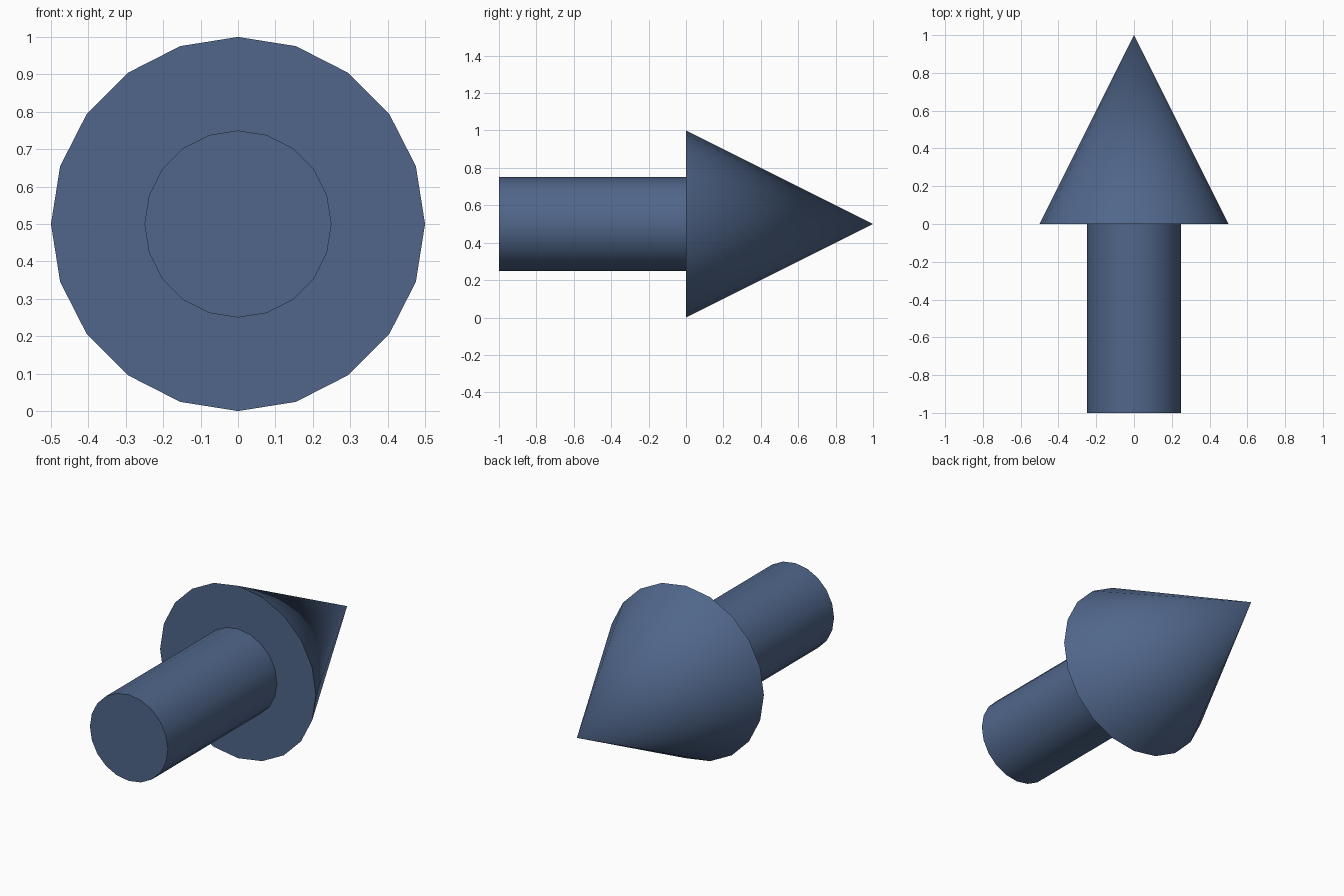
import bpy
import math

if "Cube" in bpy.data.objects:
    bpy.data.objects.remove(bpy.data.objects["Cube"], do_unlink=True)

SIDES = 20
CENTRE_Z = 0.5

# Slate blue, shared by both parts
blue = bpy.data.materials.new("slate_blue")
blue.use_nodes = True
colour = (0.08, 0.133, 0.255, 1)
blue.diffuse_color = colour
blue.node_tree.nodes["Principled BSDF"].inputs["Base Color"].default_value = colour


def add_round_part(name, front_radius, back_radius, front_y, back_y):
    """Cylinder or cone lying along y, from front_y to back_y."""
    bpy.ops.mesh.primitive_cone_add(
        vertices=SIDES, radius1=front_radius, radius2=back_radius,
        depth=back_y - front_y, location=(0, (front_y + back_y) / 2, CENTRE_Z),
        rotation=(-math.pi / 2, 0, 0))
    part = bpy.context.object
    part.name = name
    part.data.materials.append(blue)
    bpy.ops.object.transform_apply(location=False, rotation=True, scale=True)
    bpy.ops.object.shade_smooth_by_angle(angle=math.radians(40))
    return part


# Shaft, set slightly into the base of the head
add_round_part("arrow_shaft", 0.25, 0.25, -1, 0.02)

# Pointed head
add_round_part("arrow_head", 0.5, 0, 0, 1)
